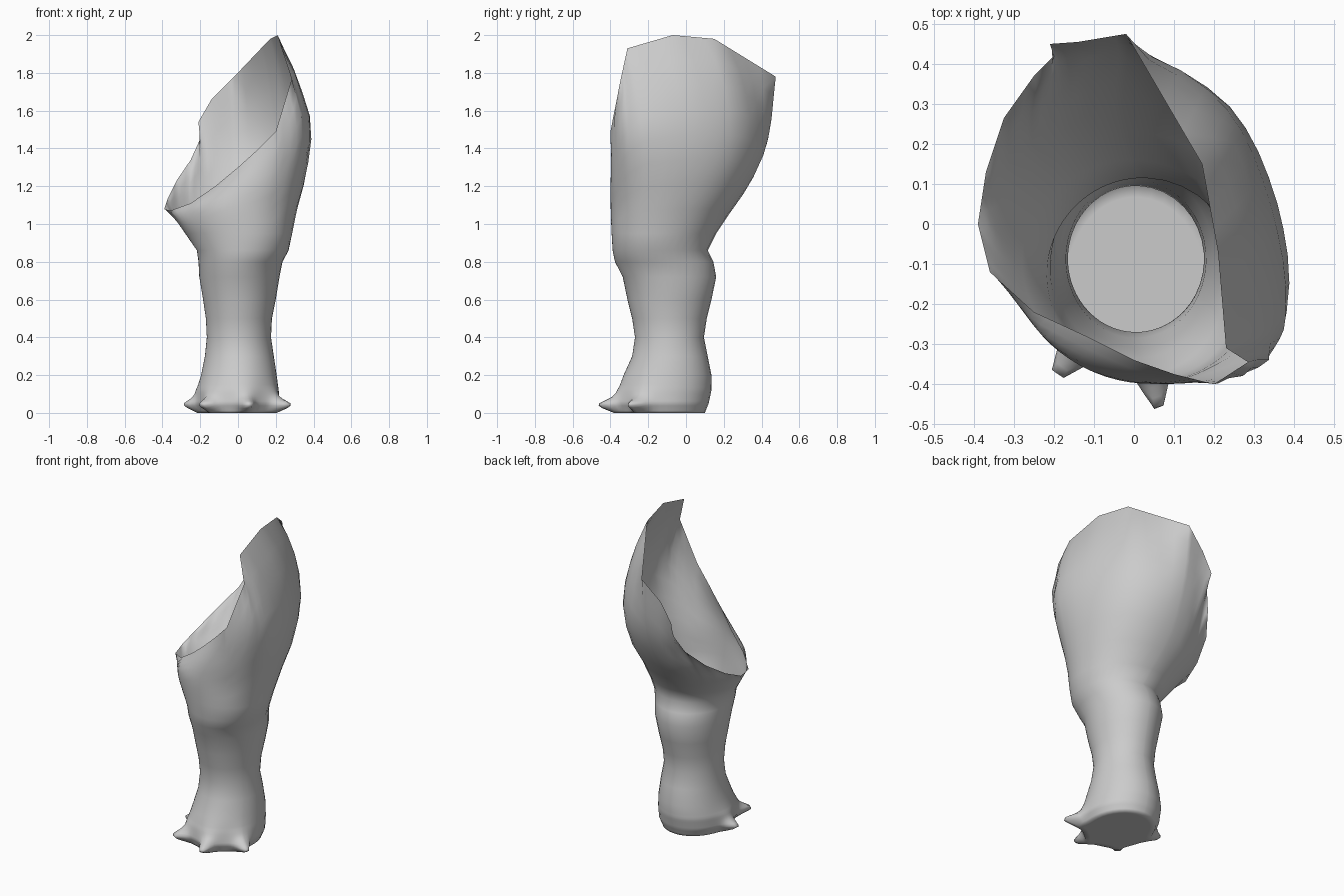
import bpy, bmesh
from math import radians, cos, sin, exp
from mathutils import Vector

cube = bpy.data.objects.get("Cube")
if cube:
    bpy.data.objects.remove(cube)

skin = bpy.data.materials.new("grey skin")
skin.use_nodes = True
grey = (0.6, 0.6, 0.6, 1)
skin.diffuse_color = grey
skin.node_tree.nodes["Principled BSDF"].inputs["Base Color"].default_value = grey

# Leg sections: height, left, right, front, back, front corner bulge
SECTIONS = [
    (0, -.19, .20, -.35, .10, 0), (.05, -.215, .22, -.365, .12, 0),
    (.12, -.215, .215, -.355, .135, 0), (.2, -.195, .205, -.33, .135, 0),
    (.3, -.175, .19, -.285, .115, 0), (.4, -.165, .175, -.27, .095, 0),
    (.5, -.17, .18, -.285, .11, 0), (.6, -.185, .2, -.31, .135, 0),
    (.72, -.205, .22, -.335, .16, 0), (.8, -.21, .235, -.375, .145, .02),
    (.86, -.22, .265, -.385, .115, .05), (.95, -.285, .28, -.385, .16, .1),
    (1.1, -.39, .305, -.385, .26, .14), (1.2, -.4, .325, -.38, .335, .2),
    (1.4, -.4, .35, -.365, .425, .3), (1.55, -.4, .35, -.36, .45, .32),
    (1.8, -.35, .31, -.34, .47, .22), (2, -.3, .25, -.3, .47, .05)]

# Slanted open rim: angle around the leg, then position
RIM = [
    (-90, 0, -.34, 1.3), (-72, .1, -.375, 1.39), (-57, .2, -.4, 1.49),
    (-42, .285, -.345, 1.77), (-28, .23, -.31, 1.93), (5, .21, -.07, 2),
    (45, .17, .15, 1.98), (88, -.02, .475, 1.78), (101, -.14, .455, 1.66),
    (112, -.21, .45, 1.54), (121, -.2, .42, 1.45), (130, -.25, .37, 1.34),
    (145, -.325, .265, 1.23), (162, -.37, .13, 1.14), (180, -.39, 0, 1.08),
    (197, -.36, -.12, 1.07), (220, -.25, -.22, 1.11), (245, -.12, -.28, 1.2),
    (270, 0, -.34, 1.3)]

# Claws: angle around the foot and reach beyond it
CLAWS = [(-79, .47), (-30, .5), (178, .38), (229, .46)]


def mix(a, b, t):
    return [p + (q - p) * t for p, q in zip(a, b)]


def claw_reach(angle, z):
    """Outward growth of the foot: a wide toe carrying a narrow claw."""
    total = 0
    for centre, reach in CLAWS:
        turn = (angle - centre + 180) % 360 - 180
        toe = .22 * exp(-(turn / 16) ** 2 - ((z - .06) / .07) ** 2)
        spike = .8 * exp(-(turn / 7.5) ** 2 - ((z - .038) / .035) ** 2)
        total += reach * (toe + spike)
    return total


def lobe(angle, centre):
    return max(0, cos(radians(angle - centre))) ** 4


def surface(angle, z):
    """Point on the leg envelope at an angle and height."""
    for low, high in zip(SECTIONS, SECTIONS[1:]):
        if z <= high[0] + 1e-6:
            break
    _, x0, x1, y0, y1, bulge = mix(low, high, (z - low[0]) / (high[0] - low[0]))
    a = radians(angle)
    swell = 1 + bulge * (lobe(angle, -48) - .6 * lobe(angle, 220))
    swell += claw_reach(angle, z)
    return Vector(((x0 + x1) / 2 + (x1 - x0) / 2 * cos(a) * swell,
                   (y0 + y1) / 2 + (y1 - y0) / 2 * sin(a) * swell, z))


# Flat sole, then level rows, closer together over the claws, up to the knee
KNEE = .95
columns = [mix(a, b, i / 4) for a, b in zip(RIM, RIM[1:]) for i in range(4)]
heights = [i * .0125 for i in range(13)]
heights += [s[0] for s in SECTIONS if .15 < s[0] <= KNEE]
rows = [[surface(c[0], z) for c in columns] for z in heights]
heel = Vector((0, -.12, 0))
rows.insert(0, [heel.lerp(p, .85) for p in rows[0]])

# Rows above the knee fan out to the slanted rim
STEPS = 8
for k in range(1, STEPS + 1):
    t = k / STEPS
    row = []
    for angle, x, y, z in columns:
        offset = Vector((x, y, z)) - surface(angle, z)
        row.append(surface(angle, KNEE + (z - KNEE) * t) + offset * t ** 3)
    rows.append(row)

# Skin the rows and close the sole
bm = bmesh.new()
loops = [[bm.verts.new(p) for p in row] for row in rows]
n = len(columns)
for a, b in zip(loops, loops[1:]):
    for i in range(n):
        j = (i + 1) % n
        bm.faces.new((a[i], a[j], b[j], b[i]))
bm.faces.new(loops[0][::-1])
mesh = bpy.data.meshes.new("leg")
bm.to_mesh(mesh)
bm.free()
mesh.materials.append(skin)
leg = bpy.data.objects.new("leg", mesh)
bpy.context.collection.objects.link(leg)
bpy.ops.object.select_all(action='DESELECT')
leg.select_set(True)
bpy.context.view_layer.objects.active = leg
bpy.ops.object.shade_smooth()
